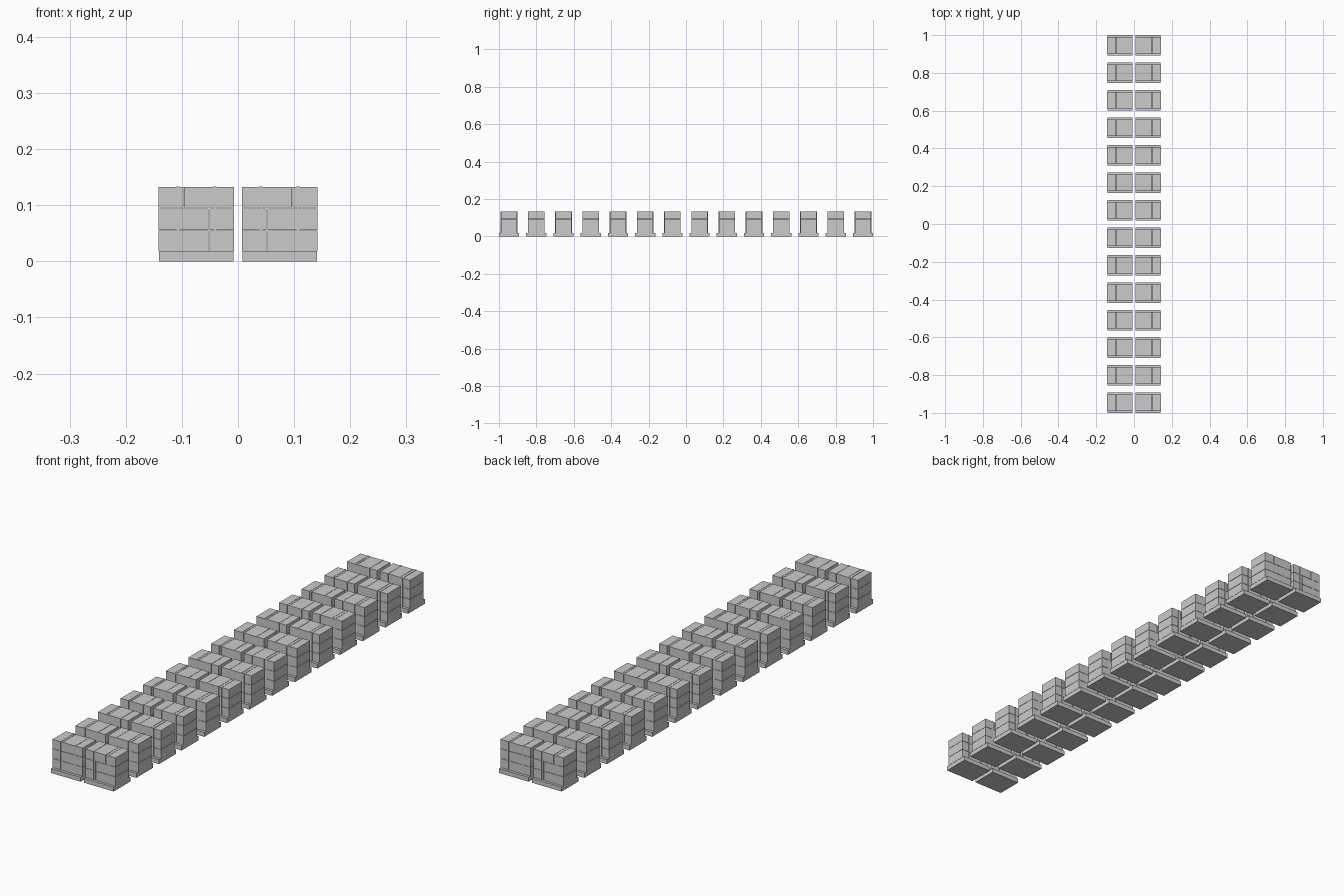
import bpy
import bmesh
import math
from mathutils import Matrix, Vector

cube = bpy.data.objects.get("Cube")
if cube:
    bpy.data.objects.remove(cube, do_unlink=True)

ROWS = 14
PALLET_W, PALLET_D, PALLET_H = 0.133, 0.108, 0.018
LOAD_W, LOAD_D, LOAD_TOP = 0.135, 0.086, 0.1325
GAP = 0.0012
COLUMN_X = 0.0743

grey = bpy.data.materials.new("plain grey")
grey.use_nodes = True
grey.diffuse_color = (0.6, 0.6, 0.6, 1)
grey.node_tree.nodes["Principled BSDF"].inputs["Base Color"].default_value = (0.6, 0.6, 0.6, 1)


def add_box(bm, low, high):
    low, high = Vector(low), Vector(high)
    size = Matrix.Diagonal((high - low).to_4d())
    size[3][3] = 1
    bmesh.ops.create_cube(bm, size=1, matrix=Matrix.Translation((low + high) / 2) @ size)


def make_mesh(name, boxes):
    bm = bmesh.new()
    for low, high in boxes:
        add_box(bm, low, high)
    mesh = bpy.data.meshes.new(name)
    bm.to_mesh(mesh)
    bm.free()
    mesh.materials.append(grey)
    return mesh


# Solid base slab
pallet = make_mesh("pallet", [((-PALLET_W / 2, -PALLET_D / 2, 0),
                               (PALLET_W / 2, PALLET_D / 2, PALLET_H))])

# Three layers, each a large and a small carton; the top layer is turned around
x, y = LOAD_W / 2, LOAD_D / 2
levels = [PALLET_H, 0.055, 0.0945, LOAD_TOP]
cartons = []
for layer in range(3):
    bottom = levels[layer] + (GAP if layer else 0)
    top = levels[layer + 1]
    split = -LOAD_W / 6 if layer == 2 else LOAD_W / 6
    cartons.append(((-x, -y, bottom), (split - GAP / 2, y, top)))
    cartons.append(((split + GAP / 2, -y, bottom), (x, y, top)))
carton_stack = make_mesh("carton_stack", cartons)

# Two bands wrapped over the load
bands = []
for centre in (-0.033, 0.033):
    bands.append(((centre - 0.0026, -y - 0.0015, PALLET_H),
                  (centre + 0.0026, y + 0.0015, LOAD_TOP + 0.001)))
straps = make_mesh("straps", bands)

# Two columns of loaded pallets; the left column is turned half around
pitch = (2 - PALLET_D) / (ROWS - 1)
for row in range(ROWS):
    y_pos = -1 + PALLET_D / 2 + row * pitch
    for side, column in ((-1, "right"), (1, "left")):
        for mesh in (pallet, carton_stack, straps):
            obj = bpy.data.objects.new(f"{column}_{mesh.name}_{row + 1}", mesh)
            obj.location = (side * COLUMN_X, y_pos, 0)
            obj.rotation_euler.z = math.pi if side > 0 else 0
            bpy.context.scene.collection.objects.link(obj)
